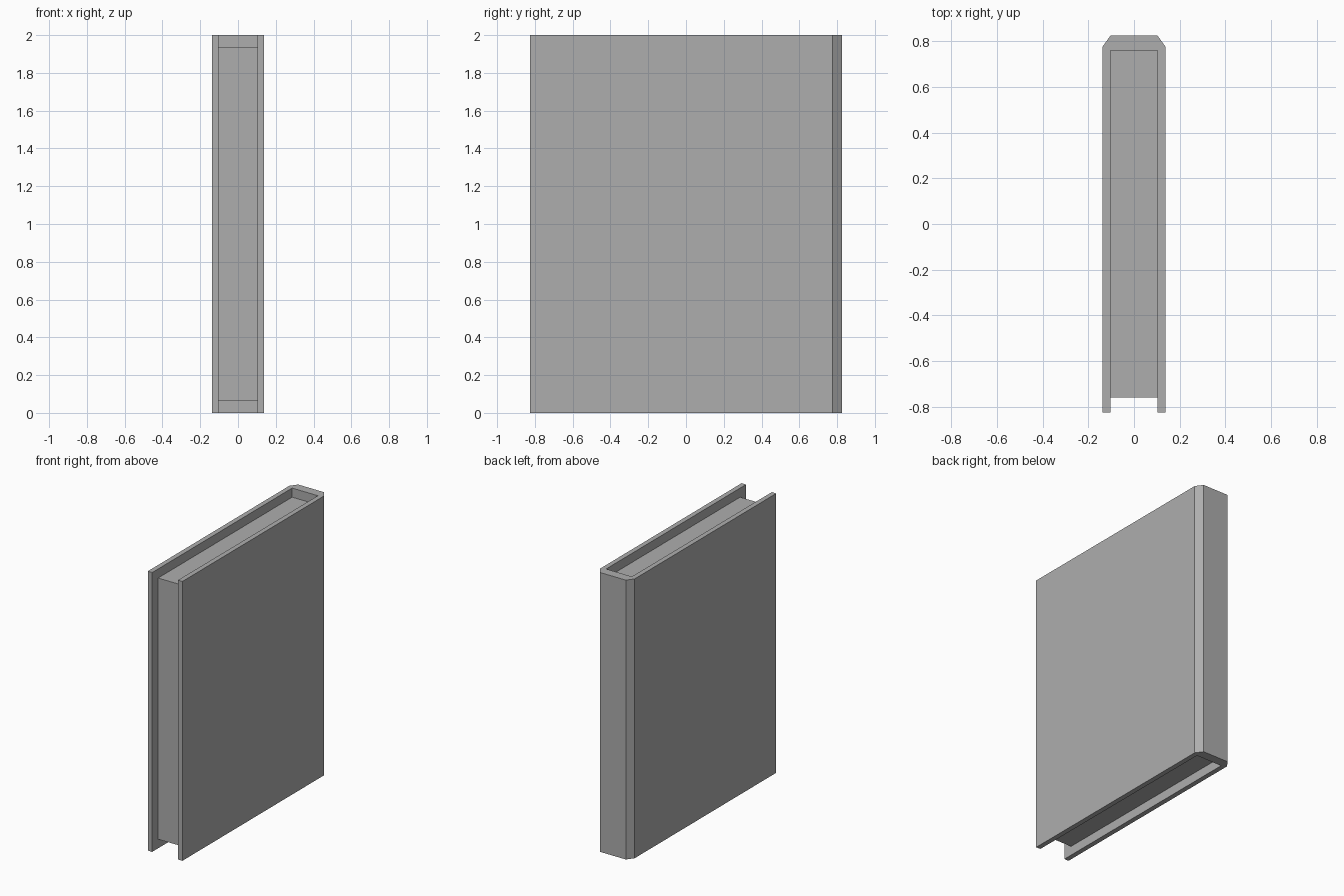
import bpy
import bmesh

cube = bpy.data.objects.get("Cube")
if cube:
    bpy.data.objects.remove(cube, do_unlink=True)

# Single flat grey
grey = bpy.data.materials.new("grey")
grey.use_nodes = True
colour = (0.42, 0.42, 0.42, 1)
grey.diffuse_color = colour
grey.node_tree.nodes["Principled BSDF"].inputs["Base Color"].default_value = colour


def extrude_outline(name, outline, bottom, top):
    """Raise a flat outline (x, y) into a prism between two heights."""
    mesh = bpy.data.meshes.new(name)
    bm = bmesh.new()
    base = bm.faces.new([bm.verts.new((x, y, bottom)) for x, y in outline])
    raised = bmesh.ops.extrude_face_region(bm, geom=[base], use_keep_orig=True)
    verts = [v for v in raised["geom"] if isinstance(v, bmesh.types.BMVert)]
    bmesh.ops.translate(bm, verts=verts, vec=(0, 0, top - bottom))
    bmesh.ops.recalc_face_normals(bm, faces=bm.faces)
    bm.to_mesh(mesh)
    bm.free()
    mesh.materials.append(grey)
    obj = bpy.data.objects.new(name, mesh)
    bpy.context.collection.objects.link(obj)
    return obj


OUTER, INNER = 0.137, 0.102      # half widths outside and inside the cover
EDGE, SPINE_IN = 0.825, 0.758    # cover depth and inner face of the spine

# Cover: U-shaped section with a bevelled spine, mirrored from its left half
half = [(INNER, SPINE_IN), (INNER, -EDGE), (OUTER, -EDGE),
        (OUTER, 0.776), (INNER, EDGE)]
extrude_outline("cover", half + [(-x, y) for x, y in reversed(half)], 0, 2)

# Page block, recessed at the top, bottom and front
pages = [(INNER, SPINE_IN), (INNER, -SPINE_IN)]
extrude_outline("pages", pages + [(-x, y) for x, y in reversed(pages)], 0.065, 1.935)
